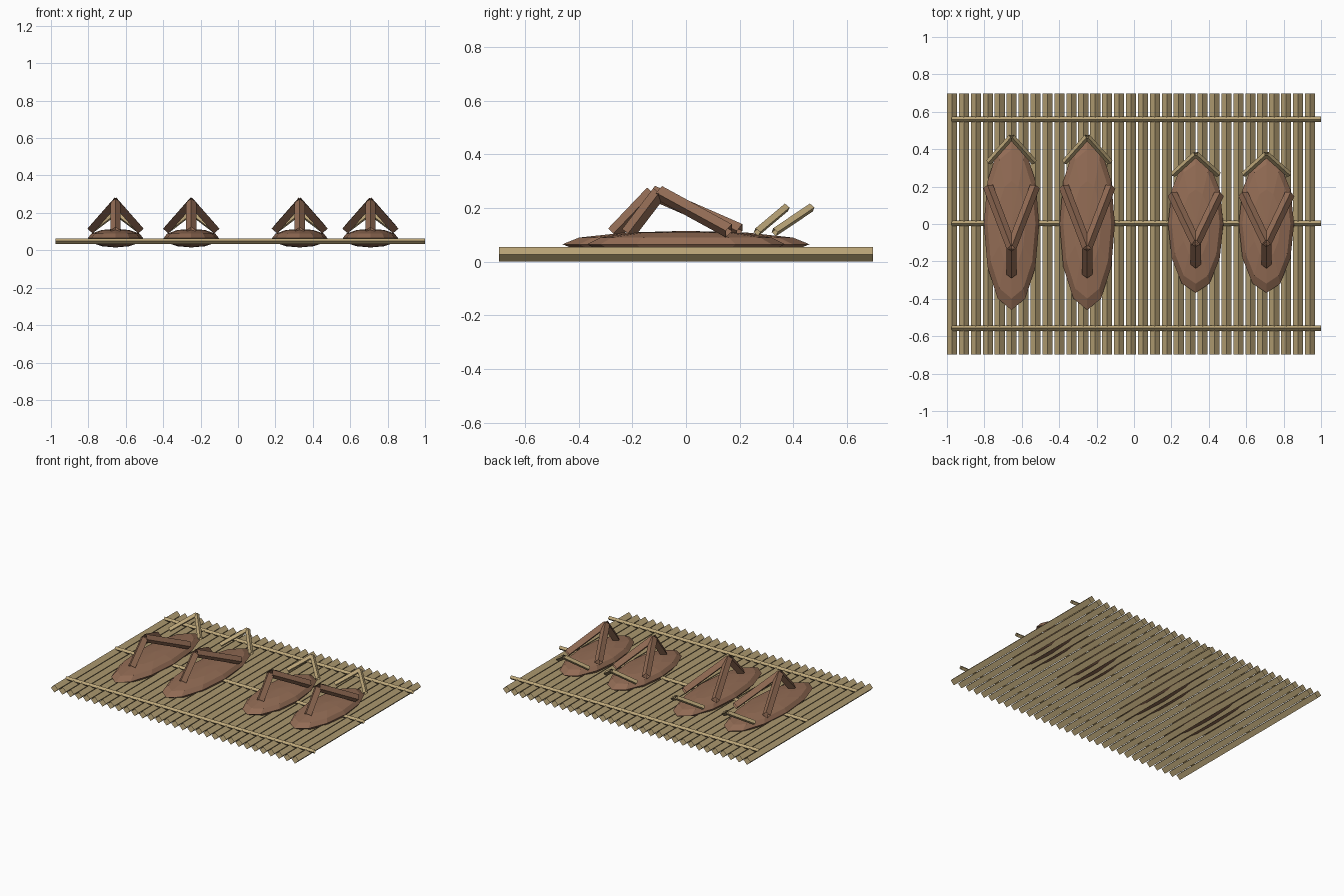
import bpy, bmesh
from mathutils import Vector, Matrix

cube = bpy.data.objects.get("Cube")
if cube:
    bpy.data.objects.remove(cube)


def material(name, color):
    m = bpy.data.materials.new(name)
    m.use_nodes = True
    m.diffuse_color = color
    m.node_tree.nodes["Principled BSDF"].inputs["Base Color"].default_value = color
    return m


straw = material("straw", (0.50, 0.38, 0.19, 1))
brown = material("brown_leather", (0.29, 0.15, 0.09, 1))


def finish(name, bm, mat):
    mesh = bpy.data.meshes.new(name)
    bm.to_mesh(mesh)
    bm.free()
    mesh.materials.append(mat)
    obj = bpy.data.objects.new(name, mesh)
    bpy.context.collection.objects.link(obj)
    return obj


def rod(bm, start, end, radius):
    """Open four-sided rod standing on its edge, from start to end."""
    a, b = Vector(start), Vector(end)
    axis = b - a
    turn = axis.to_track_quat('Z', 'Y').to_matrix().to_4x4()
    bmesh.ops.create_cone(bm, cap_ends=False, segments=4, radius1=radius,
                          radius2=radius, depth=axis.length,
                          matrix=Matrix.Translation((a + b) / 2) @ turn)


# Mat: a row of reeds tied by three cross rods
bm = bmesh.new()
for i in range(31):
    x = -0.973 + i * 0.0638
    rod(bm, (x, -0.697, 0.027), (x, 0.697, 0.027), 0.027)
finish("mat_reeds", bm, straw)

bm = bmesh.new()
for y in (-0.557, 0.003, 0.56):
    rod(bm, (-0.975, y, 0.049), (1, y, 0.049), 0.0145)
finish("mat_cross_rods", bm, straw)


def sandal(name, x, length):
    # Sole: flattened faceted ellipsoid
    bm = bmesh.new()
    place = Matrix.Translation((x, 0, 0.065)) @ Matrix.Diagonal((0.148, 0.46 * length, 0.05, 1))
    bmesh.ops.create_uvsphere(bm, u_segments=12, v_segments=6, radius=1, matrix=place)
    finish(name + "_sole", bm, brown)

    # Toe post and the two straps that meet at its top
    peak = (x, -0.125 * length, 0.257)
    bm = bmesh.new()
    rod(bm, (x, -0.27 * length, 0.105), peak, 0.0275)
    for side in (-1, 1):
        rod(bm, peak, (x + side * 0.125, 0.2 * length, 0.115), 0.0275)
    finish(name + "_straps", bm, brown)

    # Heel loop
    bm = bmesh.new()
    for side in (-1, 1):
        rod(bm, (x + side * 0.122, 0.33 * length, 0.11), (x, 0.467 * length, 0.202), 0.0165)
    finish(name + "_heel_loop", bm, straw)


for name, x, length in (("large_right_sandal", -0.655, 1), ("large_left_sandal", -0.25, 1),
                        ("small_right_sandal", 0.33, 0.8), ("small_left_sandal", 0.708, 0.8)):
    sandal(name, x, length)
